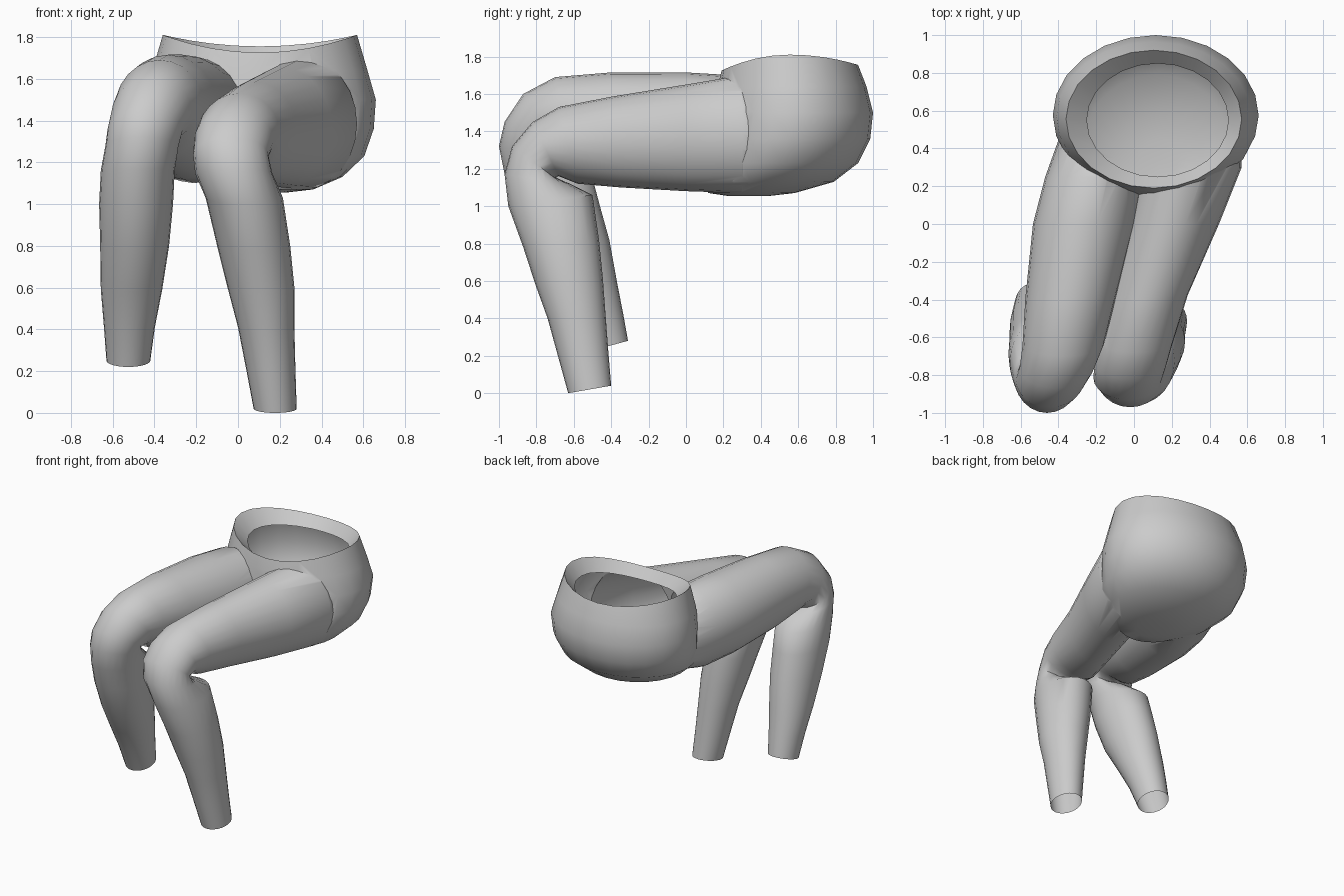
import bpy, bmesh, math
from mathutils import Vector

cube = bpy.data.objects.get("Cube")
if cube:
    bpy.data.objects.remove(cube)

fabric = bpy.data.materials.new("grey fabric")
fabric.use_nodes = True
GREY = (0.6, 0.6, 0.6, 1)
fabric.diffuse_color = GREY
fabric.node_tree.nodes["Principled BSDF"].inputs["Base Color"].default_value = GREY

SIDES = 24
X = Vector((1, 0, 0))


def ellipse(center, u, v):
    steps = [2 * math.pi * i / SIDES for i in range(SIDES)]
    return [center + u * math.cos(a) + v * math.sin(a) for a in steps]


def loft(name, rings, caps=True):
    """Skin a list of rings, closing both ends with fans; returns object and cap centres."""
    bm = bmesh.new()
    loops = [[bm.verts.new(p) for p in ring] for ring in rings]
    for a, b in zip(loops, loops[1:]):
        for i in range(SIDES):
            j = (i + 1) % SIDES
            bm.faces.new((a[i], a[j], b[j], b[i]))
    centres = []
    if caps:
        for loop in (loops[0], loops[-1]):
            mid = sum((v.co for v in loop), Vector()) / SIDES
            centres.append(mid)
            hub = bm.verts.new(mid)
            for i in range(SIDES):
                bm.faces.new((loop[i], loop[(i + 1) % SIDES], hub))
    bmesh.ops.recalc_face_normals(bm, faces=bm.faces)
    mesh = bpy.data.meshes.new(name)
    bm.to_mesh(mesh)
    bm.free()
    mesh.materials.append(fabric)
    obj = bpy.data.objects.new(name, mesh)
    bpy.context.collection.objects.link(obj)
    return obj, centres


def leg(name, stations):
    # Each station: middle x, half width, upper/front (y, z), lower/back (y, z)
    rings = []
    for x, w, a, b in stations:
        top, low = Vector((x, *a)), Vector((x, *b))
        rings.append(ellipse((top + low) / 2, X * w, (top - low) / 2))
    return loft(name, rings)


# Legs from hip, over the knee, to the cuff
left_leg, left_caps = leg("left_leg", [
    (.31, .25, (.5, 1.58), (.5, 1.12)),
    (.31, .26, (.3, 1.70), (.3, 1.07)),
    (.21, .24, (0, 1.65), (0, 1.08)),
    (.08, .205, (-.4, 1.585), (-.35, 1.10)),
    (.005, .2, (-.68, 1.53), (-.58, 1.12)),
    (-.02, .19, (-.82, 1.45), (-.68, 1.16)),
    (-.035, .18, (-.93, 1.32), (-.7, 1.15)),
    (-.02, .185, (-.97, 1.17), (-.62, 1.12)),
    (.03, .185, (-.95, 1.0), (-.5, 1.06)),
    (.075, .175, (-.87, .78), (-.465, .82)),
    (.11, .16, (-.805, .58), (-.445, .62)),
    (.135, .135, (-.74, .4), (-.43, .42)),
    (.157, .118, (-.685, .2), (-.415, .22)),
    (.178, .103, (-.63, 0), (-.4, .04)),
])
right_leg, right_caps = leg("right_leg", [
    (-.13, .25, (.5, 1.58), (.5, 1.15)),
    (-.21, .26, (.25, 1.70), (.25, 1.1)),
    (-.265, .27, (0, 1.715), (0, 1.12)),
    (-.335, .24, (-.4, 1.715), (-.38, 1.17)),
    (-.375, .215, (-.7, 1.69), (-.58, 1.22)),
    (-.41, .195, (-.87, 1.6), (-.65, 1.27)),
    (-.445, .18, (-.97, 1.45), (-.68, 1.26)),
    (-.46, .175, (-1, 1.32), (-.62, 1.24)),
    (-.48, .177, (-.97, 1.17), (-.5, 1.15)),
    (-.488, .177, (-.92, 1.0), (-.46, 1.0)),
    (-.495, .165, (-.83, .78), (-.41, .82)),
    (-.51, .147, (-.71, .58), (-.37, .6)),
    (-.52, .122, (-.61, .4), (-.335, .42)),
    (-.525, .105, (-.53, .22), (-.31, .28)),
])


def level(x, rx, front, back, z):
    return ellipse(Vector((x, (front + back) / 2, z)), X * rx, Vector((0, (back - front) / 2, 0)))


def dip(ring, front=.085, back=.055):
    # Lower the waist at front and back, leaving the sides high
    mid = sum(ring, Vector()) / SIDES
    reach = max(p.y - mid.y for p in ring)
    for p in ring:
        t = (p.y - mid.y) / reach
        p.z -= t * t * (back if t > 0 else front)
    return ring


# Hips, from the waist opening down to the seat
rim = dip(level(.105, .465, .19, .92, 1.81))
hips, hip_caps = loft("trousers", [
    rim,
    level(.105, .515, .17, .965, 1.64),
    level(.115, .545, .15, 1.0, 1.5),
    level(.115, .535, .13, .985, 1.36),
    level(.115, .49, .1, .92, 1.23),
    level(.12, .38, .08, .79, 1.13),
    level(.13, .23, .12, .58, 1.07),
    level(.13, .1, .22, .45, 1.055),
])

# Merge legs and hips into one skin
for part in (left_leg, right_leg):
    mod = hips.modifiers.new("join", "BOOLEAN")
    mod.operation = "UNION"
    mod.solver = "EXACT"
    mod.object = part
merged = bpy.data.meshes.new_from_object(hips.evaluated_get(bpy.context.evaluated_depsgraph_get()))
hips.modifiers.clear()
hips.data = merged
for part in (left_leg, right_leg):
    bpy.data.objects.remove(part)

# Open the waist and both cuffs
bm = bmesh.new()
bm.from_mesh(merged)
openings = (hip_caps[0], left_caps[1], right_caps[1])
hubs = [v for v in bm.verts if any((v.co - c).length < .001 for c in openings)]
bmesh.ops.delete(bm, geom=hubs, context="VERTS")
bm.to_mesh(merged)
bm.free()

# Facing inside the waist
lining, _ = loft("waist_lining", [rim, dip(level(.125, .375, .25, .85, 1.71), .06, .03)], caps=False)

for obj in (hips, lining):
    bpy.ops.object.select_all(action="DESELECT")
    obj.select_set(True)
    bpy.context.view_layer.objects.active = obj
    bpy.ops.object.shade_smooth_by_angle(angle=math.radians(45))
